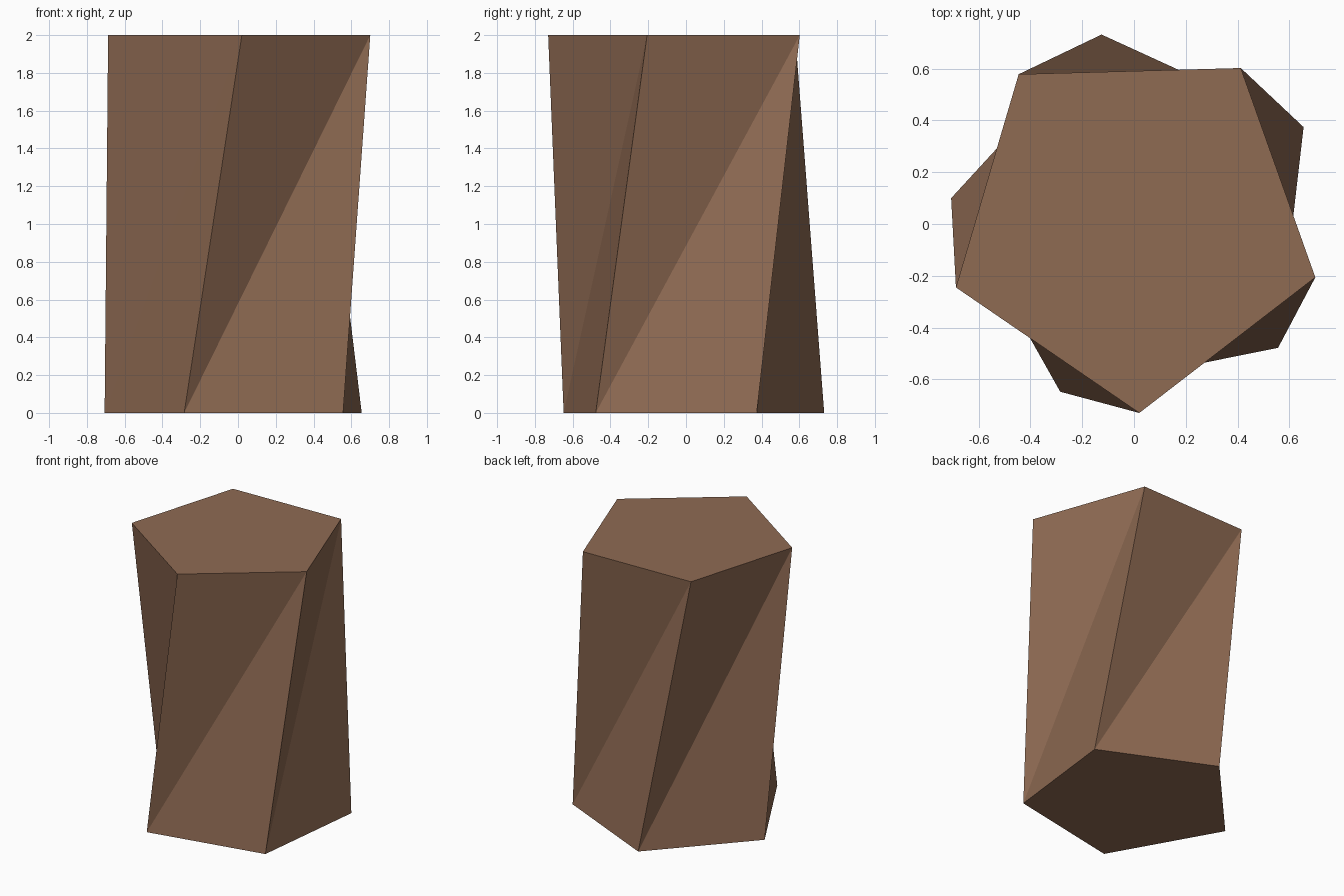
import bpy, bmesh, math

if "Cube" in bpy.data.objects:
    bpy.data.objects.remove(bpy.data.objects["Cube"])

SIDES, RADIUS, HEIGHT = 5, 0.73, 2.0


def ring(bm, cx, cy, z, start_deg):
    """Regular polygon of vertices, counter-clockwise."""
    step = 2 * math.pi / SIDES
    a0 = math.radians(start_deg)
    return [bm.verts.new((cx + RADIUS * math.cos(a0 + i * step),
                          cy + RADIUS * math.sin(a0 + i * step), z))
            for i in range(SIDES)]


bark = bpy.data.materials.new("brown_wood")
bark.diffuse_color = (0.275, 0.145, 0.086, 1.0)
bark.use_nodes = True
bark.node_tree.nodes["Principled BSDF"].inputs["Base Color"].default_value = bark.diffuse_color

# Twisted five-sided log: top ring turned against the slightly shifted base
bm = bmesh.new()
base = ring(bm, 0.019, 0.016, 0.0, 29.4)
top = ring(bm, 0.0, 0.0, HEIGHT, 55.6)

# Each twisted side is split along its diagonal
for i in range(SIDES):
    j = (i + 1) % SIDES
    bm.faces.new((base[i], top[j], top[i]))
    bm.faces.new((base[i], base[j], top[j]))

# End caps
bm.faces.new(top)
bm.faces.new(base[::-1])

mesh = bpy.data.meshes.new("twisted_log")
bm.to_mesh(mesh)
bm.free()
mesh.materials.append(bark)
log = bpy.data.objects.new("twisted_log", mesh)
bpy.context.collection.objects.link(log)
